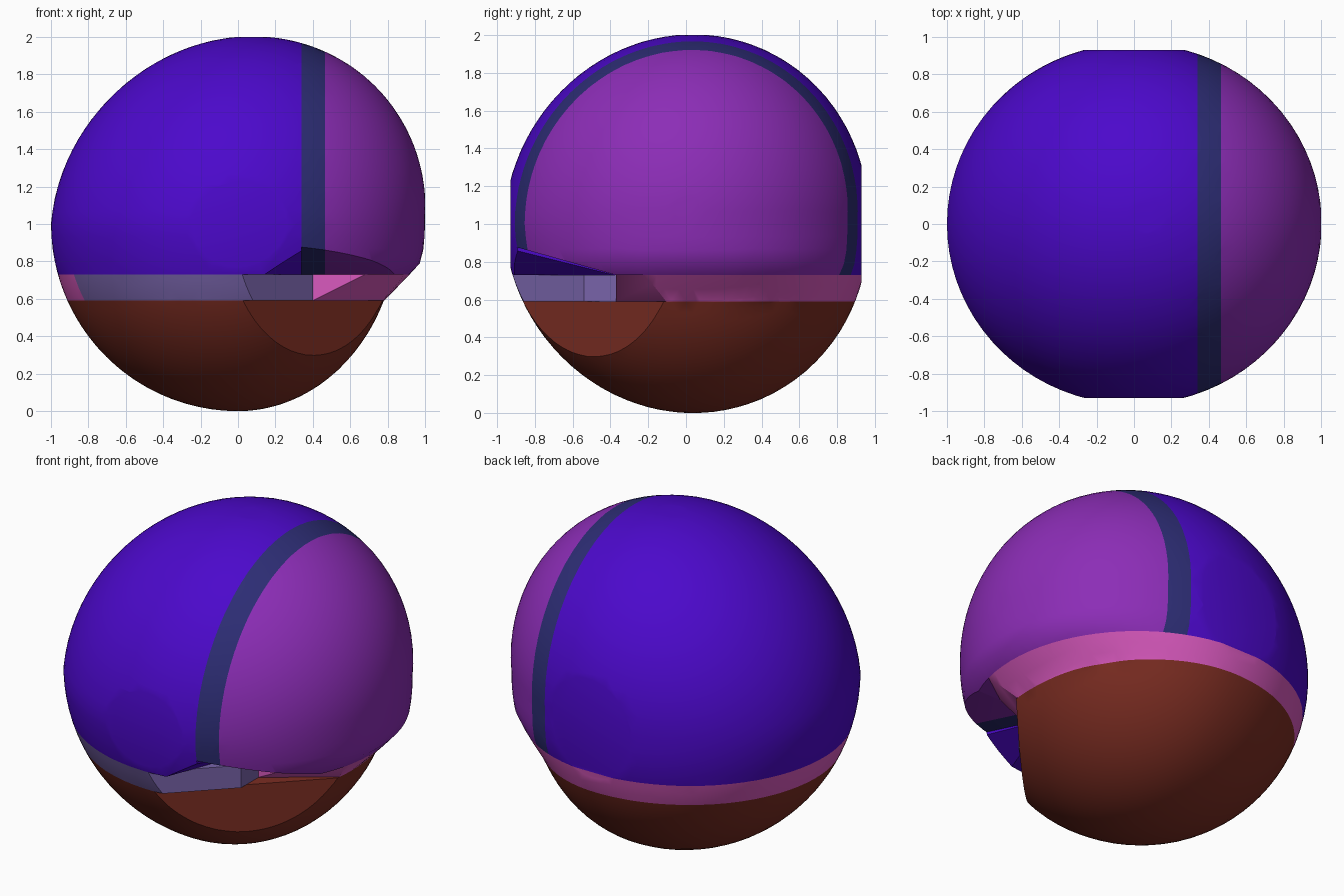
import bpy, bmesh, math
from mathutils import Vector

cube = bpy.data.objects.get("Cube")
if cube:
    bpy.data.objects.remove(cube, do_unlink=True)

BASE, RIM = 0.59, 0.73          # heights of the band's lower and upper edge
STRIPE_L, STRIPE_R = 0.34, 0.465
# flat spots on the ball: (normal, offset), keeping n.p <= offset
FLATS = [((1, 0, 0), 1.0), ((0, 1, 0), 0.93), ((0, -1, 0), 0.93),
         ((0, 0, 1), 2.0), ((0, 0, -1), 0.0)]


def material(name, rgb):
    m = bpy.data.materials.new(name)
    m.use_nodes = True
    col = (*rgb, 1.0)
    m.diffuse_color = col
    bsdf = next(n for n in m.node_tree.nodes if n.type == 'BSDF_PRINCIPLED')
    bsdf.inputs["Base Color"].default_value = col
    bsdf.inputs["Roughness"].default_value = 0.7
    return m


def ball_point(d):
    """Slightly uneven ball: fuller at upper left and back, narrow at lower left."""
    r = 1 + 0.08 * d.x * max(0, d.z) + 0.04 * d.y * abs(d.z)
    x, y, z = d.x * r, d.y * r * 0.965, d.z * r + 1
    if x > 0:
        x *= min(1, 0.855 + 0.7 * max(0, z - BASE))
    return Vector((x, y, z))


def ball_part(name, mat, planes):
    """Cut one piece out of the ball with planes (normal, offset)."""
    bm = bmesh.new()
    bmesh.ops.create_icosphere(bm, subdivisions=5, radius=1.0)
    for v in bm.verts:
        v.co = ball_point(v.co.normalized())
    for normal, offset in FLATS + planes:
        n = Vector(normal)
        offset /= n.length
        n.normalize()
        bmesh.ops.bisect_plane(bm, geom=bm.verts[:] + bm.edges[:] + bm.faces[:],
                               dist=1e-5, plane_co=n * offset, plane_no=n,
                               clear_outer=True)
        rim = [e for e in bm.edges if e.is_boundary]
        if rim:
            bmesh.ops.holes_fill(bm, edges=rim, sides=0)
    bmesh.ops.recalc_face_normals(bm, faces=bm.faces)
    me = bpy.data.meshes.new(name)
    bm.to_mesh(me)
    bm.free()
    me.materials.append(mat)
    ob = bpy.data.objects.new(name, me)
    bpy.context.collection.objects.link(ob)
    bpy.ops.object.select_all(action='DESELECT')
    ob.select_set(True)
    bpy.context.view_layer.objects.active = ob
    bpy.ops.object.shade_smooth_by_angle(angle=math.radians(30))


violet = material("deep violet blue", (0.072, 0.0025, 0.60))
purple = material("purple", (0.262, 0.026, 0.47))
navy = material("navy", (0.026, 0.026, 0.175))
brown = material("red brown", (0.200, 0.026, 0.016))
pink = material("pink", (0.700, 0.100, 0.520))
lavender = material("grey lavender", (0.188, 0.127, 0.402))

above_rim = ((0, 0, -1), -RIM)
band = [((0, 0, 1), RIM), ((0, 0, -1), -BASE)]
# slanted underside of the stripe and side cap over the notch
undercut = ((0, -0.28, -1), -0.626)

# Upper dome: main shell with a chipped corner, stripe and side cap
ball_part("dome_shell", violet, [above_rim, ((1, 0, 0), STRIPE_L),
                                 ((0.66, -0.25, -1), -0.41)])
ball_part("dome_stripe", navy, [above_rim, undercut, ((-1, 0, 0), -STRIPE_L),
                                ((1, 0, 0), STRIPE_R)])
ball_part("dome_side_cap", purple, [above_rim, undercut, ((-1, 0, 0), -STRIPE_R)])

# Middle band: front piece ends at the notch, rear piece wraps the rest
ball_part("band_front", lavender, band + [((0, 1, 0), -0.37), ((1, 0, 0), 0.40),
                                          ((1, -1, 0), 0.94)])
ball_part("band_rear", pink, band + [((0, -1, 0), 0.37), ((0.5, -0.704, -1), -0.13)])

# Lower bowl with a flat upright cut below the notch
ball_part("lower_bowl", brown, [((0, 0, 1), BASE), ((1, -1, 0), 0.89)])
